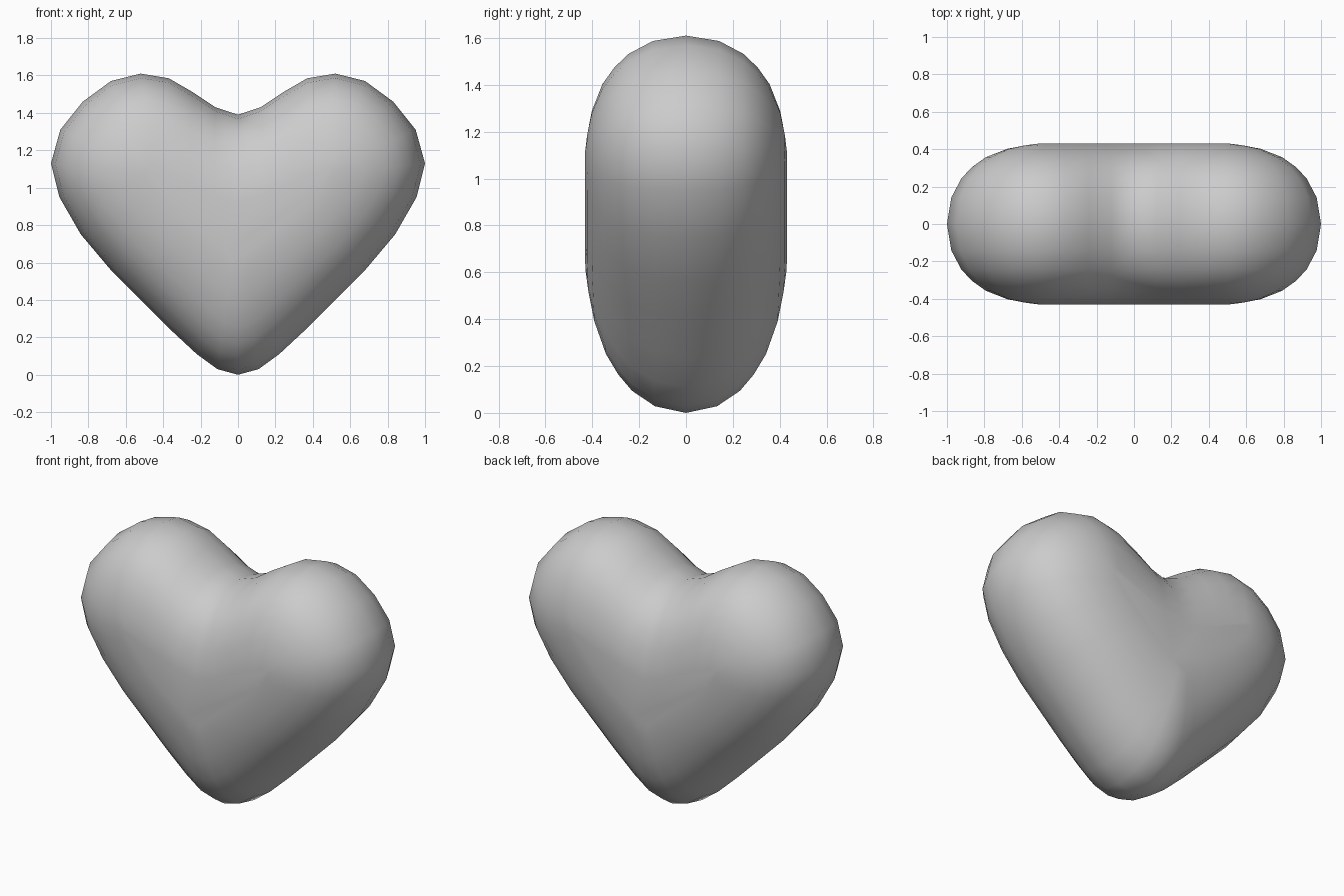
import bpy, bmesh

if "Cube" in bpy.data.objects:
    bpy.data.objects.remove(bpy.data.objects["Cube"])

# Right half of the heart outline, notch to tip (x, z)
outline = [(0, 1.39), (.12, 1.43), (.24, 1.51), (.37, 1.585), (.52, 1.61), (.68, 1.57),
           (.83, 1.46), (.95, 1.31), (1, 1.13), (.955, .95), (.84, .75), (.68, .56),
           (.52, .40), (.36, .24), (.22, .11), (.11, .03), (0, 0)]
# Inner spine that each outline point rounds over towards
spine = [(0, .90), (.13, .94), (.25, 1.0), (.37, 1.05), (.46, 1.09), (.48, 1.10),
         (.49, 1.10), (.49, 1.09), (.48, 1.07), (.46, 1.04), (.40, .98), (.32, .90),
         (.22, .82), (.13, .75), (.06, .70), (.03, .66), (0, .63)]
# Puffed edge: fraction of the way inwards, half thickness
profile = [(.045, .142), (.15, .245), (.26, .305), (.40, .357), (.62, .402),
           (.82, .422), (.96, .43)]


def full(half):
    return half + [(-x, z) for x, z in half[-2:0:-1]]


outer, inner = full(outline), full(spine)
count = len(outer)
bm = bmesh.new()


def ring(t, y):
    verts = []
    for (x, z), (sx, sz) in zip(outer, inner):
        pz = z + (sz - z) * t
        thin = min(1, .93 + .11 * pz)
        verts.append(bm.verts.new((x + (sx - x) * t, y * thin, pz)))
    return verts


# Rings from the front cap, round the rim, to the back cap
levels = [(t, -y) for t, y in reversed(profile)] + [(0, 0)] + profile
rings = [ring(t, y) for t, y in levels]
for a, b in zip(rings, rings[1:]):
    for i in range(count):
        j = (i + 1) % count
        bm.faces.new((a[i], a[j], b[j], b[i]))

# Caps: strips joining the left and right sides of the spine loop
for r in (rings[0], rings[-1]):
    bm.faces.new(r)
bmesh.ops.recalc_face_normals(bm, faces=bm.faces)
for f in bm.faces:
    f.smooth = True

mesh = bpy.data.meshes.new("heart")
bm.to_mesh(mesh)
bm.free()
heart = bpy.data.objects.new("heart", mesh)
bpy.context.collection.objects.link(heart)
